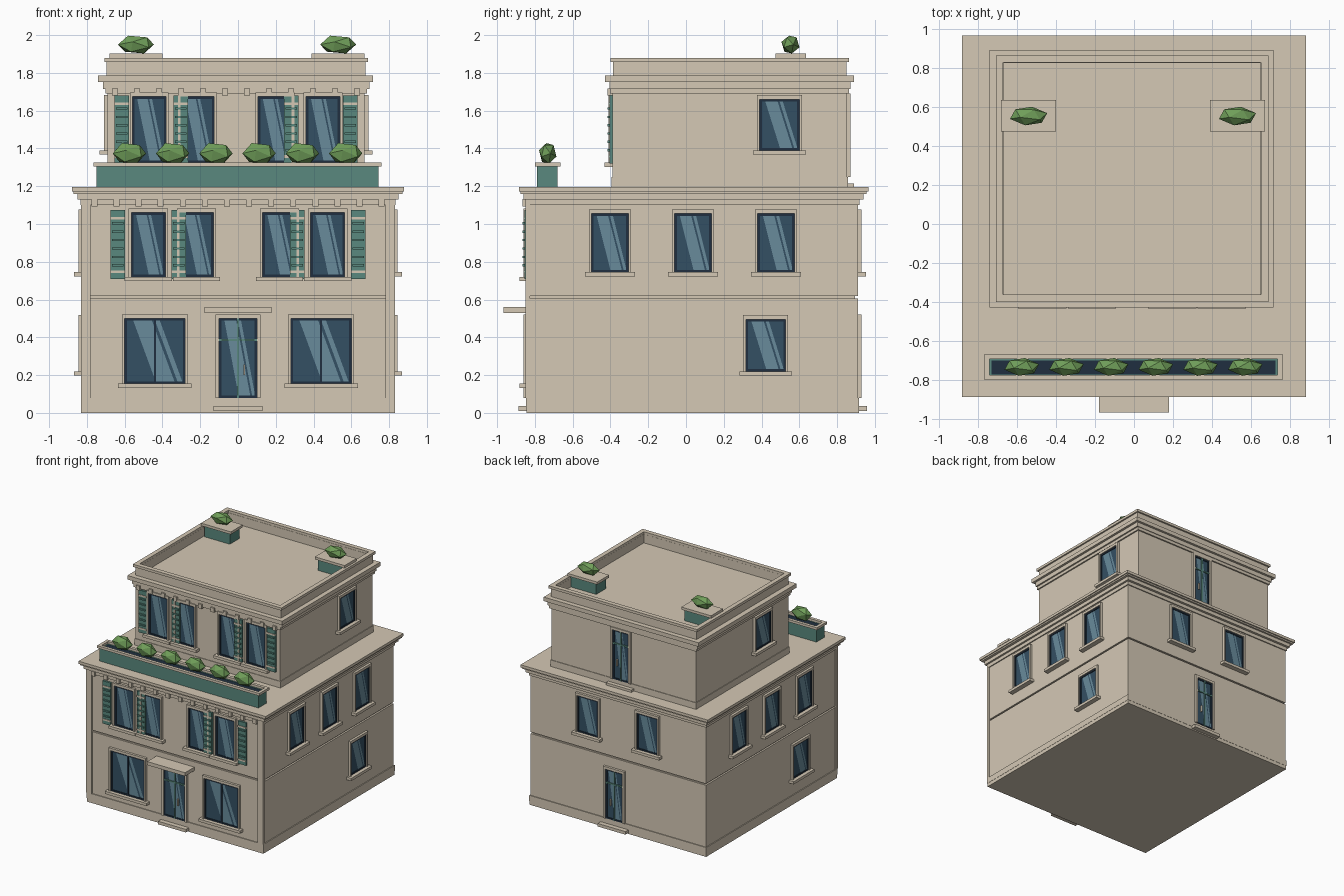
import bpy, bmesh, math
from mathutils import Vector, Matrix

if "Cube" in bpy.data.objects:
    bpy.data.objects.remove(bpy.data.objects["Cube"])

COLORS = {
    "stone": (0.66, 0.58, 0.46), "teal": (0.10, 0.25, 0.21), "glass": (0.034, 0.08, 0.125),
    "glint": (0.14, 0.26, 0.33), "dark": (0.014, 0.028, 0.05), "leaf": (0.16, 0.34, 0.10)}
mats = {}
for key, c in COLORS.items():
    mats[key] = bpy.data.materials.new(key)
    mats[key].diffuse_color = (*c, 1)
parts = {}


def mesh_for(name, mat):
    return parts.setdefault(name, (bmesh.new(), mat))[0]


def box(name, mat, x0, x1, y0, y1, z0, z1):
    m = Matrix.Translation(((x0 + x1) / 2, (y0 + y1) / 2, (z0 + z1) / 2)) @ \
        Matrix.Diagonal((abs(x1 - x0), abs(y1 - y0), abs(z1 - z0), 1))
    bmesh.ops.create_cube(mesh_for(name, mat), size=1, matrix=m)


def ring(name, mat, x0, x1, y0, y1, z0, z1, t):
    box(name, mat, x0, x1, y0, y0 + t, z0, z1)
    box(name, mat, x0, x1, y1 - t, y1, z0, z1)
    box(name, mat, x0, x0 + t, y0 + t, y1 - t, z0, z1)
    box(name, mat, x1 - t, x1, y0 + t, y1 - t, z0, z1)


def bush(name, x, y, z0, z1, rx, ry, turn):
    m = Matrix.Translation((x, y, (z0 + z1) / 2)) @ Matrix.Diagonal((rx, ry, (z1 - z0) / 2, 1)) @ \
        Matrix.Rotation(turn, 4, 'Z') @ Matrix.Rotation(math.pi / 2, 4, 'Y')
    bmesh.ops.create_icosphere(mesh_for(name, "leaf"), subdivisions=1, radius=1.05, matrix=m)


class Wall:
    """Places boxes on a wall: u runs along it, d is the distance outwards."""
    def __init__(self, side, plane):
        self.side, self.plane = side, plane
        self.sign = -1 if side in ("front", "left") else 1

    def point(self, u, d, z):
        p = self.plane + self.sign * d
        return Vector((u, p, z)) if self.side in ("front", "back") else Vector((p, u, z))

    def box(self, name, mat, u0, u1, z0, z1, d0, d1):
        a, b = self.point(u0, d0, z0), self.point(u1, d1, z1)
        box(name, mat, *sorted((a.x, b.x)), *sorted((a.y, b.y)), z0, z1)

    def glazing(self, u, w, z0, z1):
        h = w / 2
        self.box("window_glass", "glass", u - h, u + h, z0, z1, -.01, .005)
        flip = 1 if self.side in ("front", "right") else -1
        bm = mesh_for("glass_reflections", "glint")
        for a, b in ((-.72, -.1), (.0, .16)):
            pts = [(a, z1 - .01), (b, z1 - .01), (b + .75, z0 + .01), (a + .75, z0 + .01)]
            vs = [bm.verts.new(self.point(u + flip * h * k, .0065, z)) for k, z in pts]
            bm.faces.new(vs)
        for s in (-1, 1):
            self.box("window_sashes", "dark", u + s * h, u + s * (h - .012), z0, z1, 0, .011)
        for z in (z0, z1 - .012):
            self.box("window_sashes", "dark", u - h, u + h, z, z + .012, 0, .011)

    def trim(self, u, w, z0, z1, t=.02):
        h = w / 2
        for s in (-1, 1):
            self.box("window_trim", "stone", u + s * h, u + s * (h + t), z0, z1, -.01, .02)
        self.box("window_trim", "stone", u - h - t, u + h + t, z1, z1 + .022, -.01, .02)

    def window(self, u, w, z0, z1, mullion=False):
        self.glazing(u, w, z0, z1)
        self.trim(u, w, z0, z1, .014)
        if mullion:
            self.box("window_sashes", "dark", u - .006, u + .006, z0, z1, 0, .012)
        self.box("window_sills", "stone", u - w / 2 - .035, u + w / 2 + .035, z0 - .023, z0, -.01, .042)

    def door(self, u, w, z0, z1):
        self.glazing(u, w, z0, z1)
        self.trim(u, w, z0, z1)
        self.box("door_bars", "teal", u - .006, u + .006, z0, z1, 0, .014)
        self.box("door_bars", "teal", u - w / 2, u + w / 2, z1 - .12, z1 - .108, 0, .014)
        self.box("door_handles", "stone", u + .03, u + .038, z0 + .12, z0 + .175, 0, .02)

    def shutter(self, u, z0, z1):
        w = .038
        self.box("shutters", "teal", u - w, u + w, z0, z1, -.01, .016)
        for z in (z0 + .03, z1 - .05):
            self.box("shutter_bands", "stone", u - w, u + w, z, z + .014, 0, .02)
        n = 6
        for i in range(n):
            z = z0 + .065 + i * (z1 - z0 - .14) / (n - 1)
            self.box("shutter_slats", "teal", u - w + .008, u + w - .008, z, z + .012, 0, .026)


# lower two storeys with plinth, baseboard and floor groove
X, Y0, Y1 = .83, -.845, .915
box("plinth", "stone", -X, X, Y0, Y1, 0, .035)
box("lower_walls", "stone", -X + .005, X - .005, Y0 + .005, Y1 - .005, .03, .605)
box("floor_groove", "stone", -X + .02, X - .02, Y0 + .02, Y1 - .02, .6, .62)
box("middle_walls", "stone", -X + .005, X - .005, Y0 + .005, Y1 - .005, .618, 1.16)
ring("baseboard", "stone", -X - .002, X + .002, Y0 - .002, Y1 + .002, .03, .08, .02)
ring("lower_frieze", "stone", -X - .004, X + .004, Y0 - .004, Y1 + .004, 1.10, 1.13, .03)
ring("lower_cornice", "stone", -.85, .85, -.86, .94, 1.13, 1.16, .05)
box("terrace_slab", "stone", -.872, .872, -.875, .955, 1.16, 1.18)
box("terrace_slab_edge", "stone", -.88, .88, -.885, .965, 1.172, 1.195)
for s in (-1, 1):
    box("corner_pilasters", "stone", s * .78, s * .832, Y0 - .006, Y0 + .02, .08, 1.13)

# set-back top storey
UX0, UX1, UY0, UY1 = -.69, .67, -.39, .852
box("upper_walls", "stone", UX0, UX1, UY0, UY1, 1.19, 1.77)
ring("upper_baseboard", "stone", UX0 - .005, UX1 + .005, UY0 - .005, UY1 + .005, 1.19, 1.25, .02)
ring("upper_frieze", "stone", UX0 - .012, UX1 + .012, UY0 - .012, UY1 + .012, 1.69, 1.72, .03)
ring("upper_cornice", "stone", -.715, .695, -.405, .87, 1.715, 1.752, .05)
box("roof_slab", "stone", -.74, .715, -.428, .89, 1.752, 1.786)
ring("parapet", "stone", -.695, .675, -.387, .85, 1.78, 1.86, .026)
ring("parapet_cap", "stone", -.708, .688, -.4, .864, 1.858, 1.88, .038)

# front facade
front = Wall("front", Y0 + .005)
upper = Wall("front", UY0)
for s in (-1, 1):
    front.window(s * .44, .32, .155, .50, True)
    for c in (.22, .475):
        front.window(s * c, .18, .72, 1.06)
        upper.window(s * (c - .015) - .01, .178, 1.325, 1.675)
    for c in (.313, .637):
        front.shutter(s * c, .71, 1.073)
        upper.shutter(s * (c - .01) * .965 - .01, 1.32, 1.68)
front.door(0, .2, .08, .50)
box("door_canopy", "stone", -.178, .178, -.965, -.83, .53, .56)
box("front_step", "stone", -.13, .13, -.887, -.83, .01, .036)
for i in range(14):
    x = -.76 + i * 1.52 / 13
    front.box("lower_dentils", "stone", x - .016, x + .016, 1.092, 1.132, 0, .026)
for i in range(12):
    x = -.65 + i * 1.28 / 11
    upper.box("upper_dentils", "stone", x - .016, x + .016, 1.68, 1.718, 0, .026)

# sides: the left is the right turned half round
for side, s in (("right", 1), ("left", -1)):
    low = Wall(side, s * (X - .005))
    for dy in (-.44, 0, .44):
        low.window(.037 + dy, .195, .745, 1.055)
    low.window(.037 + s * .385, .21, .22, .495)
    top = Wall(side, UX1 if s > 0 else UX0)
    top.window(.23 + s * .265, .21, 1.39, 1.66)

# back
back = Wall("back", Y1 - .005)
for s in (-1, 1):
    back.window(s * .28, .195, .745, 1.055)
back.door(.03, .16, .08, .50)
box("back_step", "stone", -.1, .16, .9, .957, .01, .036)
rear = Wall("back", UY1)
rear.door(.01, .15, 1.25, 1.67)
box("terrace_step", "stone", -.11, .13, .84, .89, 1.195, 1.215)

# long terrace planter
ring("terrace_planter", "teal", -.75, .745, -.79, -.68, 1.19, 1.307, .02)
box("planter_soil", "dark", -.74, .735, -.78, -.69, 1.19, 1.305)
ring("terrace_planter_rim", "stone", -.765, .76, -.80, -.665, 1.305, 1.326, .026)
for i in range(6):
    bush("terrace_bushes", -.575 + i * .229, -.732, 1.315, 1.432, .088, .046, .3)

# roof planters
for x in (-.54, .53):
    box("roof_planters", "teal", x - .12, x + .12, .49, .62, 1.78, 1.882)
    box("roof_planter_caps", "stone", x - .14, x + .14, .475, .635, 1.88, 1.902)
    bush("roof_bushes", x, .553, 1.9, 2.0, .095, .048, .3)

for name, (bm, mat) in parts.items():
    me = bpy.data.meshes.new(name)
    if name != "glass_reflections":
        bmesh.ops.recalc_face_normals(bm, faces=bm.faces)
    bm.to_mesh(me)
    bm.free()
    me.materials.append(mats[mat])
    bpy.context.collection.objects.link(bpy.data.objects.new(name, me))

for m in bpy.data.materials:
    if m.users and not m.is_grease_pencil:
        m.use_nodes = True
        m.node_tree.nodes["Principled BSDF"].inputs["Base Color"].default_value = m.diffuse_color
